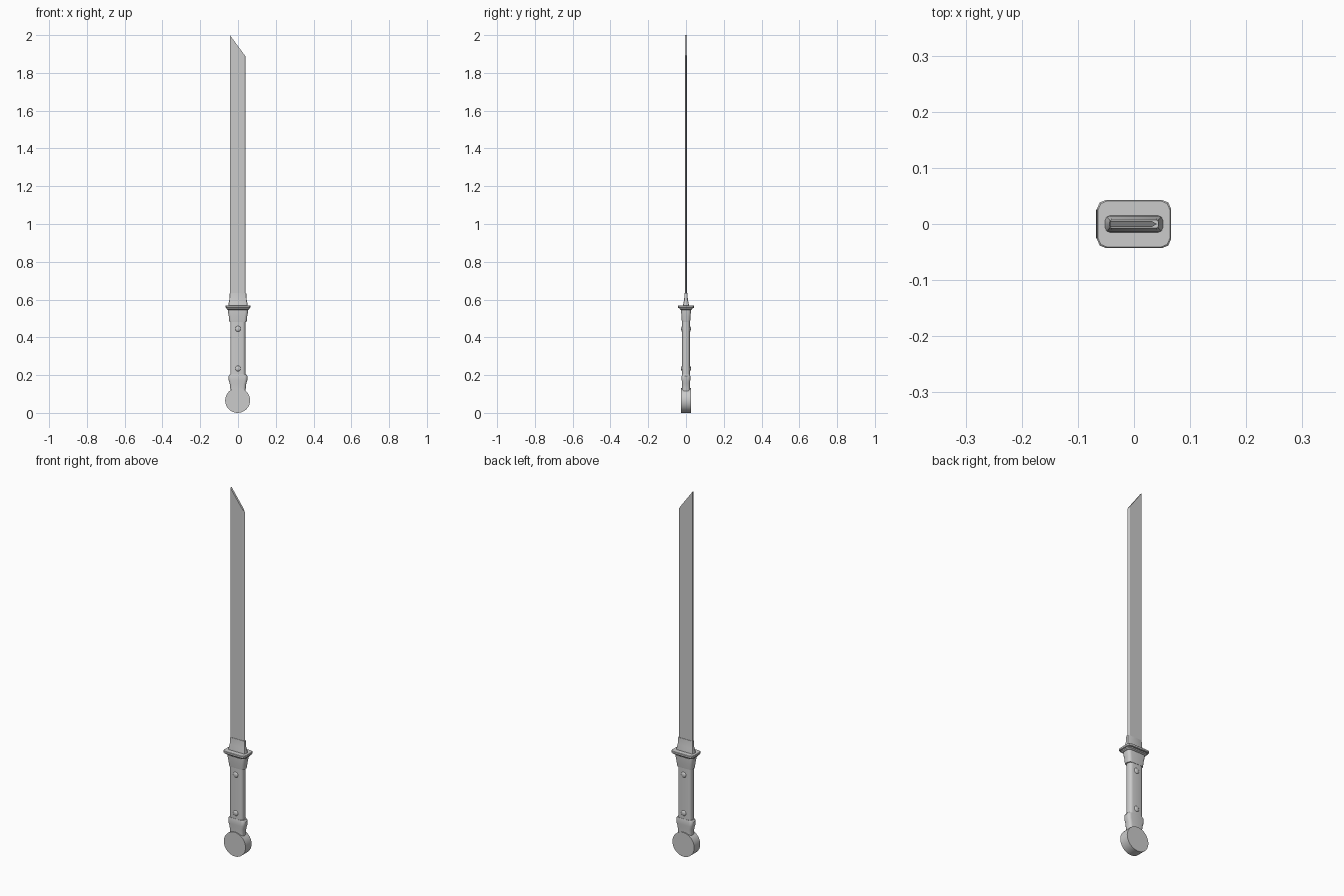
import bpy, bmesh, math

if "Cube" in bpy.data.objects:
    bpy.data.objects.remove(bpy.data.objects["Cube"])


def finish(name, bm, smooth=True):
    bmesh.ops.recalc_face_normals(bm, faces=bm.faces)
    me = bpy.data.meshes.new(name)
    bm.to_mesh(me)
    bm.free()
    ob = bpy.data.objects.new(name, me)
    bpy.context.collection.objects.link(ob)
    if smooth:
        bpy.ops.object.select_all(action='DESELECT')
        ob.select_set(True)
        bpy.context.view_layer.objects.active = ob
        bpy.ops.object.shade_smooth_by_angle(angle=math.radians(35))
    return ob


def skin(name, rings, smooth=True):
    """Bridge equal-length point rings and cap both ends."""
    bm = bmesh.new()
    rows = [[bm.verts.new(p) for p in r] for r in rings]
    n = len(rows[0])
    for a, b in zip(rows, rows[1:]):
        for i in range(n):
            j = (i + 1) % n
            bm.faces.new((a[i], a[j], b[j], b[i]))
    bm.faces.new(rows[0][::-1])
    bm.faces.new(rows[-1])
    return finish(name, bm, smooth)


def rounded(z, hx, hy, r, cx=0.0, seg=4):
    """Rectangle ring with rounded corners; seg=1 gives chamfers."""
    pts = []
    for k, (sx, sy) in enumerate(((1, 1), (-1, 1), (-1, -1), (1, -1))):
        for i in range(seg + 1):
            a = math.pi / 2 * (k + i / seg)
            pts.append((cx + sx * (hx - r) + r * math.cos(a),
                        sy * (hy - r) + r * math.sin(a), z))
    return pts


def loft(name, rows, seg=4, smooth=True):
    return skin(name, [rounded(*r, seg=seg) for r in rows], smooth)


# Single-edged blade with slanted tip
section = [(-0.043, -0.0055), (0.031, -0.0055), (0.041, 0),
           (0.031, 0.0055), (-0.043, 0.0055)]
slope = 0.114 / 0.084
skin("blade", [[(x, y, 0.56) for x, y in section],
               [(x, y, 2.0 - (x + 0.043) * slope) for x, y in section]], False)

# Tapered collar at the blade root
loft("blade_collar", [(0.565, 0.052, 0.015, 0.008),
                      (0.578, 0.050, 0.0145, 0.008),
                      (0.598, 0.046, 0.010, 0.006),
                      (0.635, 0.0435, 0.0075, 0.004)], seg=2)

# Two-step guard plate
loft("guard_plate", [(0.556, 0.064, 0.041, 0.016), (0.558, 0.066, 0.043, 0.016),
                     (0.567, 0.066, 0.043, 0.016), (0.569, 0.064, 0.041, 0.016)],
     seg=2)
loft("guard_step", [(0.545, 0.055, 0.028, 0.014), (0.550, 0.060, 0.034, 0.014),
                    (0.557, 0.060, 0.034, 0.014)], seg=2)

# Ferrule under the guard
loft("ferrule", [(0.482, 0.0455, 0.0215, 0.016), (0.490, 0.047, 0.0225, 0.016),
                 (0.512, 0.049, 0.024, 0.016), (0.535, 0.053, 0.026, 0.016),
                 (0.548, 0.053, 0.026, 0.016)])

# Grip
loft("grip", [(0.12, 0.040, 0.020, 0.016, -0.001),
              (0.50, 0.040, 0.020, 0.016, -0.001)])

# Grip end cap, flared at its top
loft("end_cap", [(0.09, 0.040, 0.021, 0.015), (0.13, 0.041, 0.021, 0.015),
                 (0.155, 0.044, 0.0215, 0.016), (0.172, 0.049, 0.0225, 0.016),
                 (0.195, 0.050, 0.0225, 0.016), (0.204, 0.044, 0.021, 0.016)])

# Disc pommel
skin("pommel", [[(-0.002 + 0.066 * math.cos(2 * math.pi * i / 32), y,
                  0.066 + 0.066 * math.sin(2 * math.pi * i / 32))
                 for i in range(32)] for y in (-0.026, 0.026)])

# Domed rivets on both faces of the grip
for z, place in ((0.445, "upper"), (0.235, "lower")):
    for side, face in ((-1, "front"), (1, "back")):
        bm = bmesh.new()
        bmesh.ops.create_uvsphere(bm, u_segments=16, v_segments=10, radius=1)
        bmesh.ops.scale(bm, vec=(0.015, 0.007, 0.015), verts=bm.verts)
        bmesh.ops.translate(bm, vec=(0, side * 0.019, z), verts=bm.verts)
        finish(f"rivet_{place}_{face}", bm)
